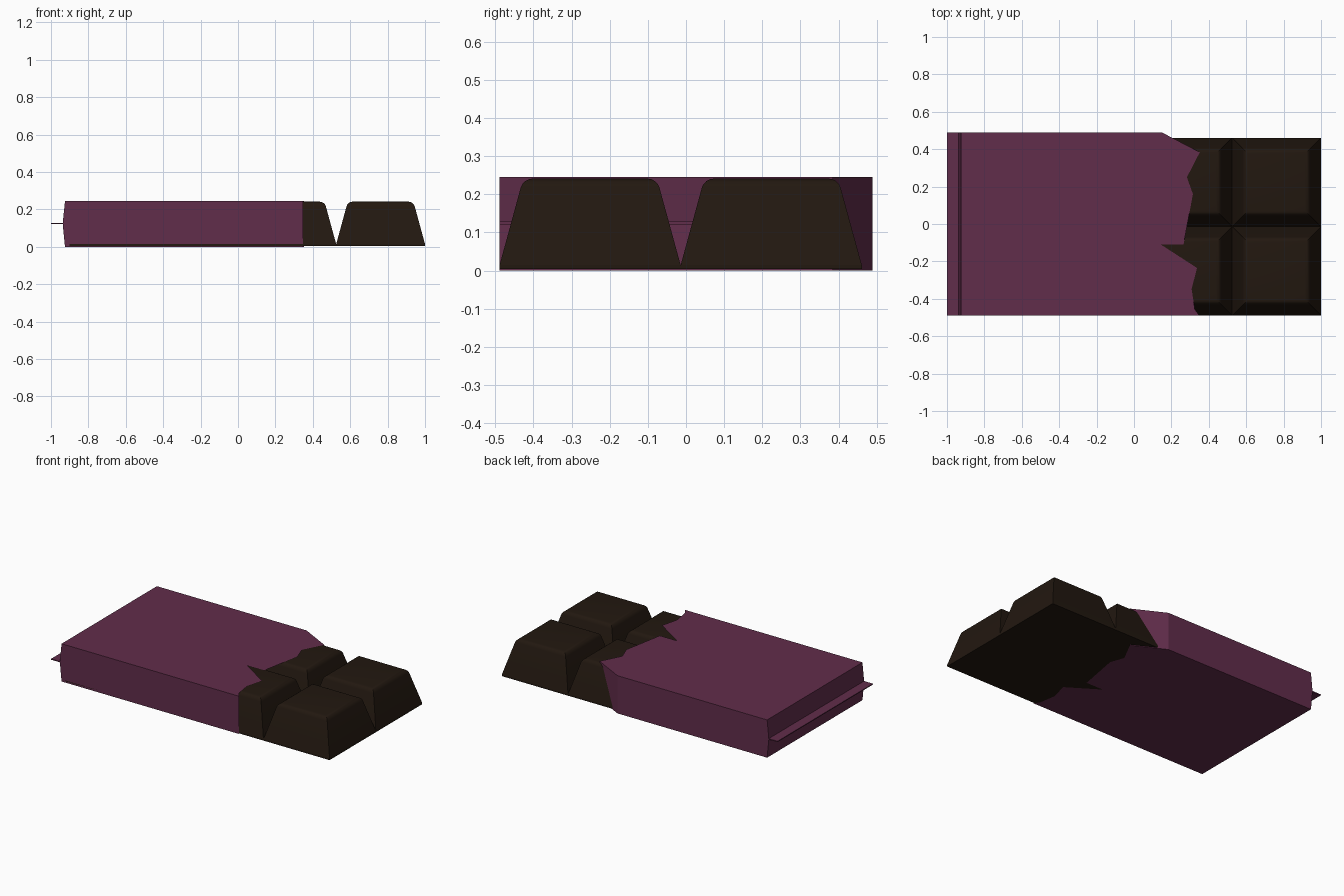
import bpy, bmesh

if "Cube" in bpy.data.objects:
    bpy.data.objects.remove(bpy.data.objects["Cube"])

def material(name, color):
    m = bpy.data.materials.new(name)
    m.diffuse_color = (*color, 1)
    m.use_nodes = True
    m.node_tree.nodes["Principled BSDF"].inputs["Base Color"].default_value = m.diffuse_color
    return m

def finish(name, bm, mat):
    me = bpy.data.meshes.new(name)
    bm.to_mesh(me)
    bm.free()
    me.materials.append(mat)
    ob = bpy.data.objects.new(name, me)
    bpy.context.collection.objects.link(ob)
    return ob

cocoa = material("dark_chocolate", (0.016, 0.009, 0.005))
purple = material("purple_foil", (0.12, 0.026, 0.07))

# Chocolate bar: 4 x 2 tapered pieces with rounded top rims on a thin slab
PITCH, X0, Y0, TOP, SLAB, BASE = 0.475, -0.9, -0.489, 0.241, 0.014, 0.004
INSET = 0.062
bm = bmesh.new()
rims = []
for i in range(4):
    for j in range(2):
        cx, cy = X0 + (i + 0.5) * PITCH, Y0 + (j + 0.5) * PITCH
        rings = []
        for half, z in ((PITCH / 2, SLAB), (PITCH / 2 - INSET, TOP)):
            rings.append([bm.verts.new((cx + sx * half, cy + sy * half, z))
                          for sx, sy in ((-1, -1), (1, -1), (1, 1), (-1, 1))])
        low, high = rings
        for k in range(4):
            n = (k + 1) % 4
            bm.faces.new((low[k], low[n], high[n], high[k]))
        rims += bm.faces.new(high).edges[:]
bmesh.ops.bevel(bm, geom=rims, offset=0.024, segments=4, profile=0.5, affect='EDGES')
bar = finish("chocolate_pieces", bm, cocoa)
bpy.context.view_layer.objects.active = bar
bar.select_set(True)
bpy.ops.object.shade_smooth_by_angle(angle=0.6)

bm = bmesh.new()
bmesh.ops.create_cube(bm, size=1)
for v in bm.verts:
    v.co = (X0 + (v.co.x + 0.5) * 4 * PITCH, Y0 + (v.co.y + 0.5) * 2 * PITCH,
            SLAB if v.co.z > 0 else BASE)
finish("chocolate_slab", bm, cocoa)

# Wrapper: open sleeve, same torn outline on top and bottom
W, H, END = 0.489, 0.245, -0.925
tear = [(0.15, W), (0.352, 0.384), (0.283, 0.25), (0.315, 0.16), (0.265, -0.11),
        (0.144, -0.11), (0.337, -0.235), (0.308, -0.348), (0.325, -0.455), (0.348, -W)]
bm = bmesh.new()
outline = [(END, -W), (END, W)] + tear
low = [bm.verts.new((x, y, 0)) for x, y in outline]
high = [bm.verts.new((x, y, H)) for x, y in outline]
bm.faces.new(low)
bm.faces.new(high[::-1])
last = len(outline) - 1

# Right-hand slanted tear facet
bm.faces.new((low[2], high[2], high[3], low[3]))

# Slightly pointed end and the side walls
mid = [[bm.verts.new((-0.937, y, z)) for y in (-W, W)] for z in (0.121, 0.127)]
bm.faces.new((low[0], low[1], mid[0][1], mid[0][0]))
bm.faces.new((mid[1][0], mid[1][1], high[1], high[0]))
bm.faces.new((low[0], mid[0][0], mid[1][0], high[0], high[last], low[last]))
bm.faces.new((low[1], low[2], high[2], high[1], mid[1][1], mid[0][1]))

# Crimped end flap
tip = [[bm.verts.new((-1, y, z)) for y in (-W, W)] for z in (0.121, 0.127)]
bm.faces.new((mid[0][0], mid[0][1], tip[0][1], tip[0][0]))
bm.faces.new((tip[1][0], tip[1][1], mid[1][1], mid[1][0]))
bm.faces.new((tip[0][0], tip[0][1], tip[1][1], tip[1][0]))
for s in (0, 1):
    bm.faces.new((mid[0][s], tip[0][s], tip[1][s], mid[1][s]))
bmesh.ops.recalc_face_normals(bm, faces=bm.faces)
bmesh.ops.triangulate(bm, faces=[f for f in bm.faces if len(f.verts) > 4])
finish("torn_wrapper", bm, purple)
